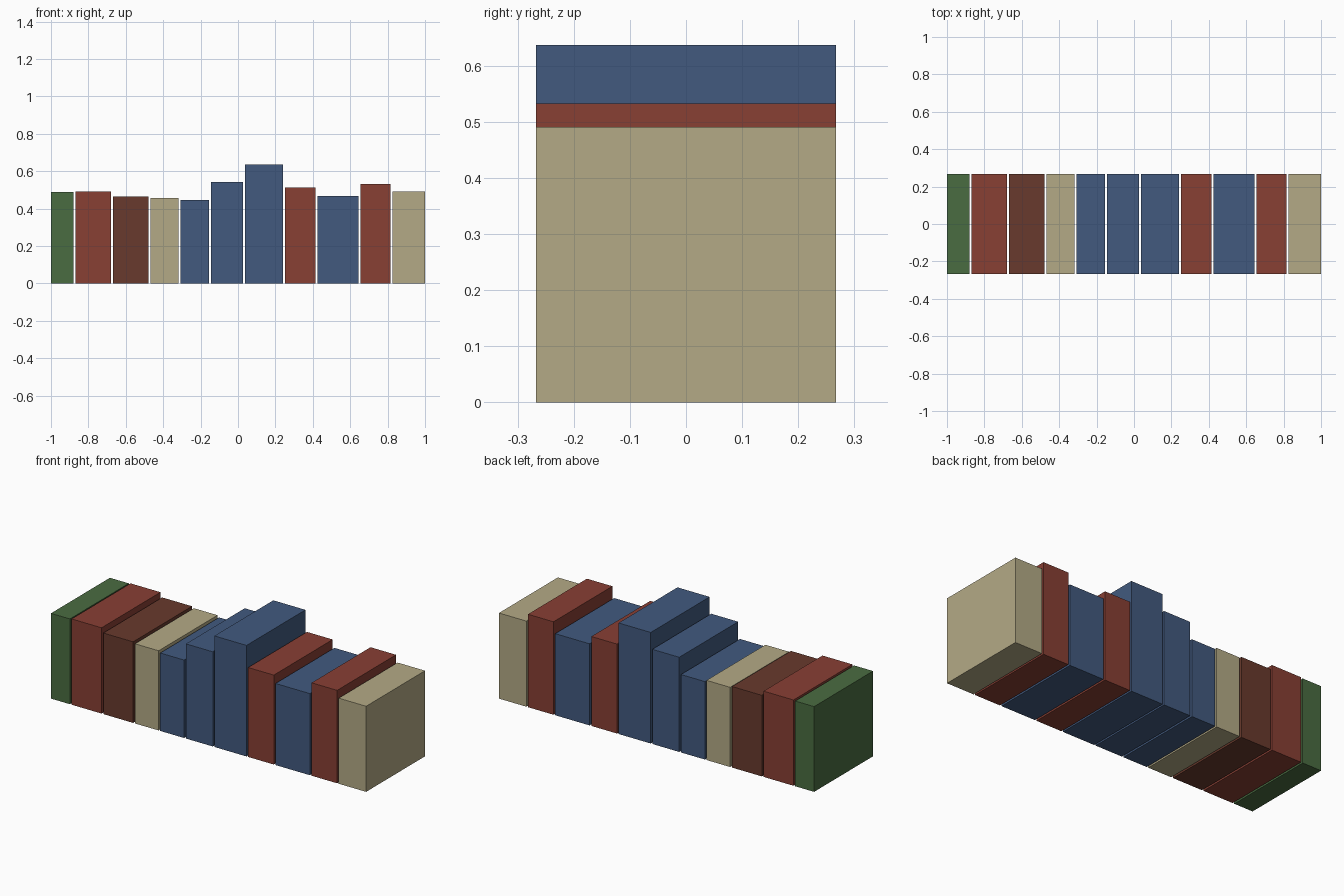
import bpy
import bmesh
from mathutils import Matrix, Vector

if "Cube" in bpy.data.objects:
    bpy.data.objects.remove(bpy.data.objects["Cube"])

# Cover colours
COLOURS = {
    "green": (0.068, 0.150, 0.053),
    "red": (0.246, 0.050, 0.034),
    "brown": (0.140, 0.042, 0.026),
    "tan": (0.456, 0.402, 0.238),
    "blue": (0.054, 0.102, 0.212),
}
materials = {}
for name, rgb in COLOURS.items():
    materials[name] = bpy.data.materials.new(name + "_cover")
    materials[name].diffuse_color = (*rgb, 1.0)

DEPTH = 0.534

# Books in a row: left edge, right edge, height, colour
BOOKS = [
    (-1.000, -0.880, 0.489, "green"),
    (-0.869, -0.679, 0.492, "red"),
    (-0.668, -0.479, 0.465, "brown"),
    (-0.467, -0.317, 0.457, "tan"),
    (-0.307, -0.155, 0.447, "blue"),
    (-0.144, 0.027, 0.543, "blue"),
    (0.037, 0.241, 0.637, "blue"),
    (0.251, 0.414, 0.513, "red"),
    (0.425, 0.643, 0.468, "blue"),
    (0.654, 0.816, 0.533, "red"),
    (0.826, 1.000, 0.491, "tan"),
]


def add_book(name, left, right, height, colour):
    """Plain upright block standing on z = 0."""
    mesh = bpy.data.meshes.new(name)
    bm = bmesh.new()
    place = Matrix.Translation(Vector(((left + right) / 2, 0, height / 2)))
    size = Matrix.Diagonal((right - left, DEPTH, height, 1))
    bmesh.ops.create_cube(bm, size=1, matrix=place @ size)
    bm.to_mesh(mesh)
    bm.free()
    mesh.materials.append(materials[colour])
    book = bpy.data.objects.new(name, mesh)
    bpy.context.collection.objects.link(book)


for number, (left, right, height, colour) in enumerate(BOOKS, 1):
    add_book(f"{colour}_book_{number}", left, right, height, colour)

for m in bpy.data.materials:
    if m.users and not m.is_grease_pencil:
        m.use_nodes = True
        m.node_tree.nodes["Principled BSDF"].inputs["Base Color"].default_value = m.diffuse_color
